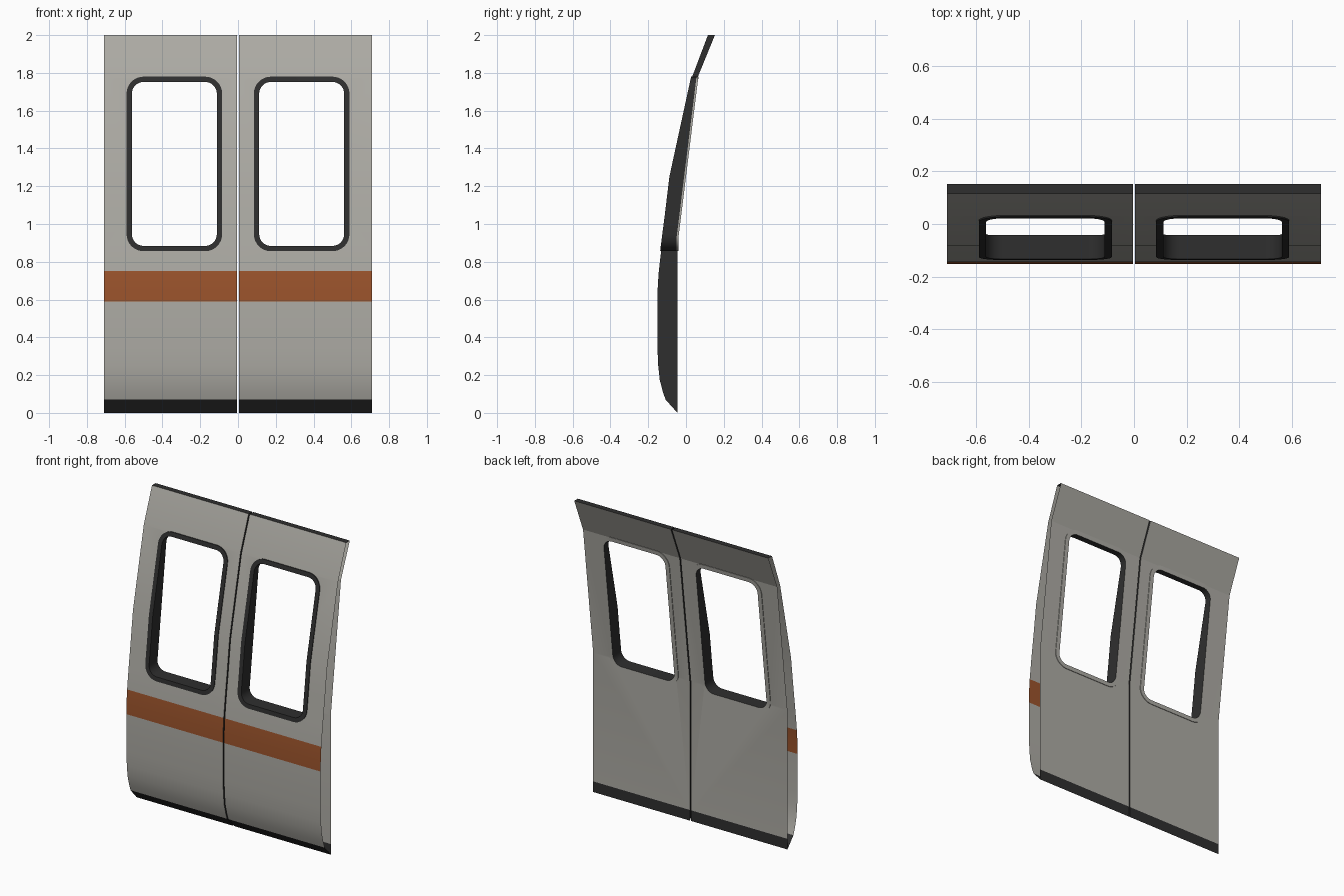
import bpy, bmesh, math

if "Cube" in bpy.data.objects:
    bpy.data.objects.remove(bpy.data.objects["Cube"])

def material(name, rgb):
    m = bpy.data.materials.new(name)
    m.diffuse_color = (*rgb, 1)
    m.use_nodes = True
    m.node_tree.nodes["Principled BSDF"].inputs["Base Color"].default_value = m.diffuse_color
    return m

GREY = material("panel grey", (0.42, 0.41, 0.375))
DARK = material("rubber black", (0.028, 0.028, 0.028))
ORANGE = material("stripe orange", (0.33, 0.088, 0.025))

# side profile of the door as (z, y), bottom to top
FRONT = [(0, -.045), (.07, -.108), (.11, -.122), (.175, -.139), (.25, -.147), (.34, -.151),
         (.48, -.152), (.59, -.152), (.68, -.149), (.75, -.144), (.88, -.129), (1.05, -.107),
         (1.25, -.083), (1.775, .031), (2, .116)]
BACK = [(.07, -.045), (.92, -.045), (1.775, .061), (2, .153)]
X_IN, X_OUT = .004, .71
WIN_X, WIN_Z = .337, 1.318        # window centre
WIN_W, WIN_H = .253, .462         # outer half size of window frame

def lookup(profile, z):
    for (z0, y0), (z1, y1) in zip(profile, profile[1:]):
        if z <= z1:
            return y0 + (y1 - y0) * (z - z0) / (z1 - z0)
    return profile[-1][1]

def rounded_rect(cx, inset):
    """Rounded window outline as (x, z), with extra points along the tall sides."""
    w, h, r = WIN_W - inset, WIN_H - inset, .09 - inset
    pts = []
    for k, (sx, sz) in enumerate([(1, 1), (-1, 1), (-1, -1), (1, -1)]):
        for i in range(9):
            a = math.pi / 2 * (k + i / 8)
            pts.append((cx + sx * (w - r) + r * math.cos(a), WIN_Z + sz * (h - r) + r * math.sin(a)))
        if k in (1, 3):
            zs = [1.05, 1.25, 1.5]
            for z in (zs[::-1] if k == 1 else zs):
                pts.append((cx + sx * w, z))
    return pts

def to_object(bm, name, mats):
    bmesh.ops.recalc_face_normals(bm, faces=bm.faces)
    me = bpy.data.meshes.new(name)
    bm.to_mesh(me)
    bm.free()
    ob = bpy.data.objects.new(name, me)
    bpy.context.collection.objects.link(ob)
    for m in mats:
        me.materials.append(m)
    return ob

def bridge(bm, a, b, mat=0, closed=True):
    n = len(a)
    for i in range(n if closed else n - 1):
        j = (i + 1) % n
        bm.faces.new((a[i], a[j], b[j], b[i])).material_index = mat

def prism(a_pts, b_pts):
    bm = bmesh.new()
    a = [bm.verts.new(p) for p in a_pts]
    b = [bm.verts.new(p) for p in b_pts]
    bridge(bm, a, b)
    bm.faces.new(a)
    bm.faces.new(b)
    return bm

def door_leaf(side, label):
    outline = [(y, z) for z, y in FRONT + BACK[::-1]]
    leaf = to_object(prism([(side * X_IN, y, z) for y, z in outline],
                           [(side * X_OUT, y, z) for y, z in outline]),
                     label + "_door_leaf", [GREY, DARK, ORANGE])
    # window opening
    hole = rounded_rect(side * WIN_X, .014)
    cutter = to_object(prism([(x, -1, z) for x, z in hole], [(x, 1, z) for x, z in hole]),
                       "window_cutter", [GREY])
    mod = leaf.modifiers.new("opening", 'BOOLEAN')
    mod.operation, mod.solver, mod.object = 'DIFFERENCE', 'EXACT', cutter
    bpy.context.view_layer.objects.active = leaf
    bpy.ops.object.modifier_apply(modifier="opening")
    bpy.data.objects.remove(cutter)

    # open outer edge, colours by height and direction
    bm = bmesh.new()
    bm.from_mesh(leaf.data)
    open_side = [f for f in bm.faces if all(abs(abs(v.co.x) - X_OUT) < 1e-4 for v in f.verts)]
    bmesh.ops.delete(bm, geom=open_side, context='FACES')
    for f in bm.faces:
        c = f.calc_center_median()
        seam = all(abs(abs(v.co.x) - X_IN) < 1e-4 for v in f.verts)
        across = abs(f.normal.y) < .2
        if c.z < .07 or c.z > 1.99 or seam or across:
            f.material_index = 1
        elif f.normal.y < 0 and .59 < c.z < .75:
            f.material_index = 2
        else:
            f.material_index = 0
    bm.to_mesh(leaf.data)
    bm.free()

    # window frame following both skins: black outside, grey trim inside
    outer, inner = rounded_rect(side * WIN_X, 0), rounded_rect(side * WIN_X, .028)
    bm = bmesh.new()
    loops = []
    for pts, prof, off in [(outer, FRONT, .008), (outer, FRONT, -.005), (inner, FRONT, -.005),
                           (inner, BACK, .004), (outer, BACK, .004), (outer, BACK, -.006)]:
        loops.append([bm.verts.new((x, lookup(prof, z) + off, z)) for x, z in pts])
    for i, mat in enumerate([0, 0, 0, 1, 1, 0]):
        bridge(bm, loops[i], loops[(i + 1) % 6], mat)
    frame = to_object(bm, label + "_window_frame", [DARK, GREY])

    for ob in (leaf, frame):
        bpy.ops.object.select_all(action='DESELECT')
        ob.select_set(True)
        bpy.context.view_layer.objects.active = ob
        bpy.ops.object.shade_smooth_by_angle(angle=math.radians(25 if ob is frame else 9))

door_leaf(-1, "left")
door_leaf(1, "right")
